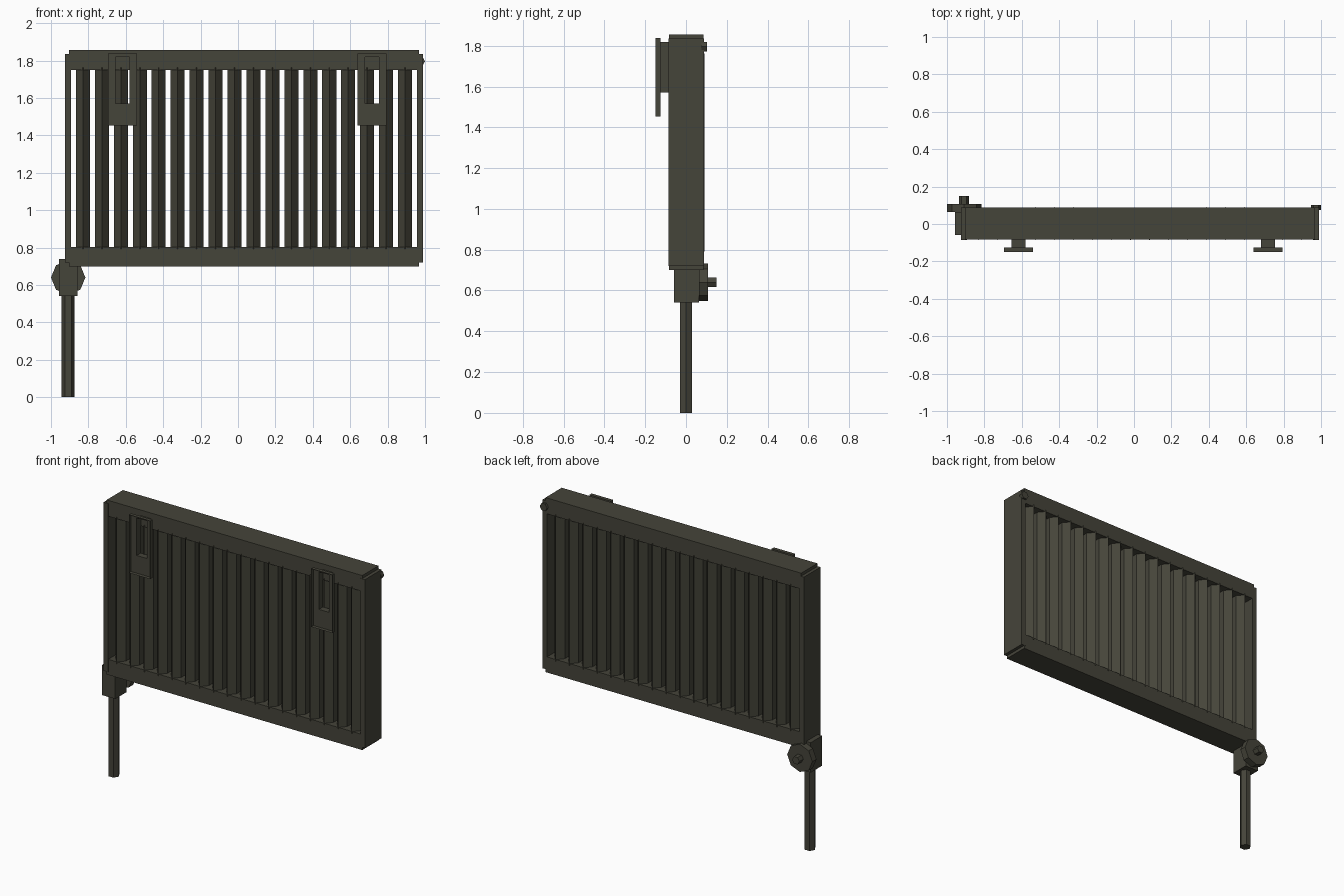
import bpy, bmesh, math
from mathutils import Matrix

if "Cube" in bpy.data.objects:
    bpy.data.objects.remove(bpy.data.objects["Cube"])

metal = bpy.data.materials.new("dark_olive_metal")
metal.diffuse_color = (0.060, 0.058, 0.042, 1)
metal.use_nodes = True
metal.node_tree.nodes["Principled BSDF"].inputs["Base Color"].default_value = metal.diffuse_color


def finish(name, bm):
    me = bpy.data.meshes.new(name)
    bm.to_mesh(me)
    bm.free()
    me.materials.append(metal)
    ob = bpy.data.objects.new(name, me)
    bpy.context.collection.objects.link(ob)
    return ob


def box(name, x, y, z):
    bm = bmesh.new()
    bmesh.ops.create_cube(bm, size=1)
    for v in bm.verts:
        v.co = [(a[0] + a[1]) / 2 + c * (a[1] - a[0]) for a, c in zip((x, y, z), v.co)]
    return finish(name, bm)


def add_prism(bm, sides, rx, ry, length, turn, mat):
    # prism along z with one corner at angle "turn"
    m = mat @ Matrix.Diagonal((rx, ry, 1, 1)) @ Matrix.Rotation(turn, 4, 'Z')
    bmesh.ops.create_cone(bm, cap_ends=True, segments=sides, radius1=1,
                          radius2=1, depth=length, matrix=m)


def knob(name, sides, r, x, z, y0, y1):
    bm = bmesh.new()
    m = Matrix.Translation((x, (y0 + y1) / 2, z)) @ Matrix.Rotation(math.pi / 2, 4, 'X')
    # create_cone puts its first corner on +y; turn it onto +x
    add_prism(bm, sides, r, r, y1 - y0, math.pi / 2, m)
    return finish(name, bm)


# Headers and end plates
DEPTH = (-0.083, 0.087)
box("top_header", (-0.904, 0.968), DEPTH, (1.75, 1.855))
box("bottom_header", (-0.904, 0.968), DEPTH, (0.70, 0.803))
for side, x0 in (("left", -0.925), ("right", 0.957)):
    box(side + "_end_plate", (x0, x0 + 0.033), (-0.086, 0.088), (0.72, 1.835))

# Row of flattened six-sided fins, corners facing front and back
bm = bmesh.new()
for i in range(18):
    add_prism(bm, 6, 0.0433, 0.088, 0.97, 0,
              Matrix.Translation((-0.829 + i * 0.1013, 0.002, 1.2765)))
finish("fins", bm)


# Wall brackets: hollow pressed plates, open towards the front
def bracket(name, cx):
    bm = bmesh.new()

    def ring(hw, y, z0, z1):
        return [bm.verts.new((cx + sx * hw, y, z))
                for sx, z in ((-1, z0), (1, z0), (1, z1), (-1, z1))]

    rings = [ring(0.078, -0.149, 1.453, 1.838), ring(0.078, -0.125, 1.453, 1.838),
             ring(0.037, -0.125, 1.57, 1.818), ring(0.037, -0.083, 1.57, 1.818)]
    for a, b in zip(rings, rings[1:]):
        for i in range(4):
            j = (i + 1) % 4
            bm.faces.new((a[i], a[j], b[j], b[i]))
    bmesh.ops.recalc_face_normals(bm, faces=bm.faces)
    finish(name, bm)


bracket("left_bracket", -0.617)
bracket("right_bracket", 0.717)

# Supply pipe, valve body and valve wheel
VX = -0.908
bm = bmesh.new()
add_prism(bm, 6, 0.035, 0.035, 0.55, math.pi / 2, Matrix.Translation((VX, 0, 0.275)))
finish("pipe", bm)
box("valve_body", (-0.957, -0.859), (-0.058, 0.063), (0.54, 0.738))
knob("valve_wheel", 8, 0.092, VX, 0.64, 0.063, 0.107)
knob("valve_stem", 6, 0.0265, VX, 0.64, 0.107, 0.149)

# Bleed screw at the top right of the back
knob("bleed_screw", 6, 0.027, 0.973, 1.796, 0.075, 0.102)
